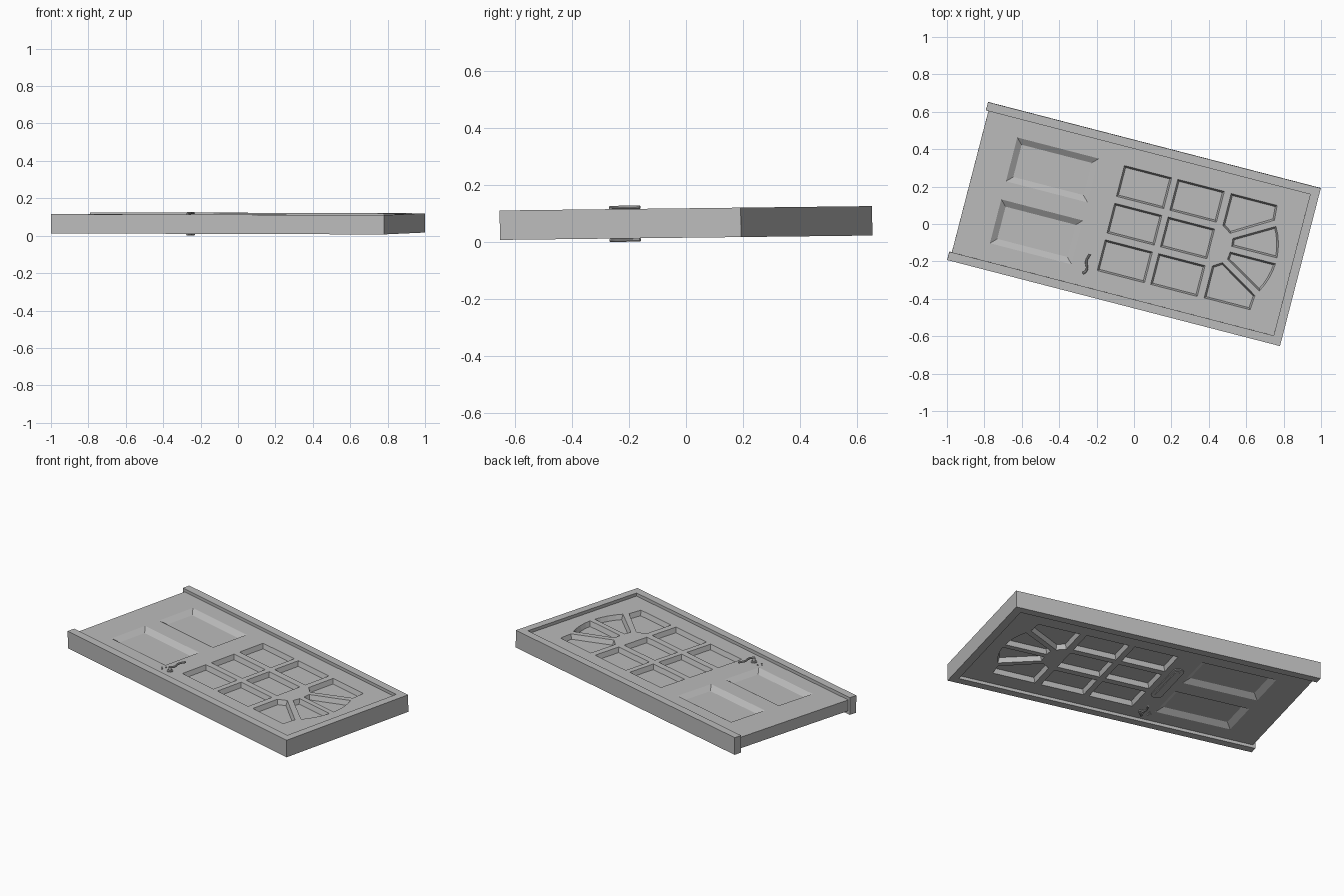
import bpy, bmesh, math
from mathutils import Matrix, Vector

if "Cube" in bpy.data.objects:
    bpy.data.objects.remove(bpy.data.objects["Cube"])

# One plain grey for everything
grey = bpy.data.materials.new("plain grey")
grey.use_nodes = True
GREY = (0.5, 0.5, 0.5, 1)
grey.diffuse_color = GREY
grey.node_tree.nodes["Principled BSDF"].inputs["Base Color"].default_value = GREY

# Parts are built along local x (door height) and y (door width), then laid in place
PLACE = (Matrix.Translation((0, 0, 0.066)) @ Matrix.Rotation(0.0118, 4, 'X')
         @ Matrix.Rotation(math.radians(-14.5), 4, 'Z'))
HALF = 0.033      # half the door leaf thickness
GLASS = 0.005     # half the pane thickness


def prism(bm, base, z0, z1, top=None):
    """Solid between an outline at z0 and a matching outline at z1."""
    top = top or base
    a = [bm.verts.new((x, y, z0)) for x, y in base]
    b = [bm.verts.new((x, y, z1)) for x, y in top]
    bm.faces.new(a)
    bm.faces.new(b)
    for i in range(len(a)):
        j = (i + 1) % len(a)
        bm.faces.new((a[i], a[j], b[j], b[i]))


def rect(x0, x1, y0, y1):
    return [(x0, y0), (x1, y0), (x1, y1), (x0, y1)]


def flip(pts):
    return [(x, -y) for x, y in reversed(pts)]


def inset(pts, d):
    """Mitred inward offset of a counter-clockwise outline."""
    out = []
    for i, p in enumerate(pts):
        p = Vector(p)
        e0 = (p - Vector(pts[i - 1])).normalized()
        e1 = (Vector(pts[(i + 1) % len(pts)]) - p).normalized()
        n0, n1 = Vector((-e0.y, e0.x)), Vector((-e1.y, e1.x))
        out.append(tuple(p + (n0 + n1) * d / (1 + n0.dot(n1))))
    return out


def circle(cx, cy, r, n=20):
    return [(cx + r * math.cos(2 * math.pi * i / n), cy + r * math.sin(2 * math.pi * i / n))
            for i in range(n)]


def stadium(cx, y0, y1, r, n=8):
    pts = [(cx + r * math.cos(math.pi * i / n), y1 - r + r * math.sin(math.pi * i / n))
           for i in range(n + 1)]
    return pts + [(cx - r * math.cos(math.pi * i / n), y0 + r - r * math.sin(math.pi * i / n))
                  for i in range(n + 1)]


def finish(name, bm):
    bmesh.ops.recalc_face_normals(bm, faces=bm.faces)
    me = bpy.data.meshes.new(name)
    bm.to_mesh(me)
    bm.free()
    me.materials.append(grey)
    ob = bpy.data.objects.new(name, me)
    bpy.context.collection.objects.link(ob)
    ob.matrix_world = PLACE
    return ob


def activate(ob):
    bpy.ops.object.select_all(action='DESELECT')
    ob.select_set(True)
    bpy.context.view_layer.objects.active = ob


# Three-sided door frame
bm = bmesh.new()
prism(bm, [(-.919, -.436), (.919, -.436), (.919, .436), (-.919, .436),
           (-.919, .39), (.872, .39), (.872, -.39), (-.919, -.39)], -.0515, .0515)
finish("door_frame", bm)

# Window outlines: six panes, then the fan light
windows = [rect(x0, x1, y0, y1)
           for x0, x1 in ((-.128, .133), (.167, .424))
           for y0, y1 in ((-.29, -.12), (-.082, .082), (.12, .29))]
arc = [(.43 + .356 * math.cos(math.radians(t)), .356 * math.sin(math.radians(t)))
       for t in (2.6, 9, 16, 23, 30)]
wedge = [(.535, .016)] + arc + [(.531, .058)]
corner = [(.462, .112), (.51, .081), (.722, .208), (.716, .288), (.462, .288)]
for shape in (wedge, corner):
    windows += [shape, flip(shape)]
panels = [rect(-.72, -.269, .05, .292)]
panels.append(flip(panels[0]))

# Cutter with a sloped pocket on each face for every window and panel
bm = bmesh.new()
for side in (1, -1):
    for shapes, slope, floor in ((windows, .009, GLASS), (panels, .032, .011)):
        for pts in shapes:
            depth = HALF - floor
            over = .004    # carry the slope a little past the surface
            prism(bm, inset(pts, -over * slope / depth), side * (HALF + over),
                  side * floor, inset(pts, slope))
cutter = finish("pocket_cutter", bm)
cutter.hide_render = True

# Door leaf
bm = bmesh.new()
prism(bm, rect(-.905, .872, -.39, .39), -HALF, HALF)
door = finish("door_leaf", bm)
mod = door.modifiers.new("pockets", 'BOOLEAN')
mod.operation = 'DIFFERENCE'
mod.solver = 'EXACT'
mod.object = cutter
bpy.context.view_layer.update()
activate(door)
bpy.ops.object.modifier_apply(modifier=mod.name)
bpy.data.objects.remove(cutter)

# Lever handles and lock details on both faces
for side, label in ((1, "upper"), (-1, "lower")):
    bm = bmesh.new()
    prism(bm, circle(-.197, -.319, .017), side * (HALF - .002), side * (HALF + .006))
    prism(bm, circle(-.197, -.319, .008), side * HALF, side * .058)
    for x, y in ((-.257, -.325), (-.243, -.308), (-.243, -.336)):
        prism(bm, circle(x, y, .004, 10), side * (HALF - .002), side * (HALF + .004))
    rose = finish(label + "_handle_rose", bm)
    activate(rose)
    bpy.ops.object.shade_smooth_by_angle(angle=math.radians(35))

    cu = bpy.data.curves.new(label + "_lever", 'CURVE')
    cu.dimensions = '3D'
    cu.bevel_depth = .006
    cu.bevel_resolution = 2
    cu.resolution_u = 6
    cu.use_fill_caps = True
    sp = cu.splines.new('BEZIER')
    path = [(-.197, -.325), (-.184, -.300), (-.197, -.255), (-.188, -.215)]
    sp.bezier_points.add(len(path) - 1)
    for bp, (x, y) in zip(sp.bezier_points, path):
        bp.co = (x, y, side * .0572)
        bp.handle_left_type = bp.handle_right_type = 'AUTO'
    cu.materials.append(grey)
    lever = bpy.data.objects.new(label + "_lever", cu)
    bpy.context.collection.objects.link(lever)
    lever.matrix_world = PLACE
    activate(lever)
    bpy.ops.object.convert(target='MESH')
    bpy.ops.object.shade_smooth_by_angle(angle=math.radians(40))

# Letter slot on the lower face
bm = bmesh.new()
prism(bm, stadium(-.195, -.15, .18, .032), -HALF + .002, -HALF - .005)
prism(bm, stadium(-.195, -.125, .155, .014), -HALF, -HALF - .009)
finish("letter_slot", bm)
